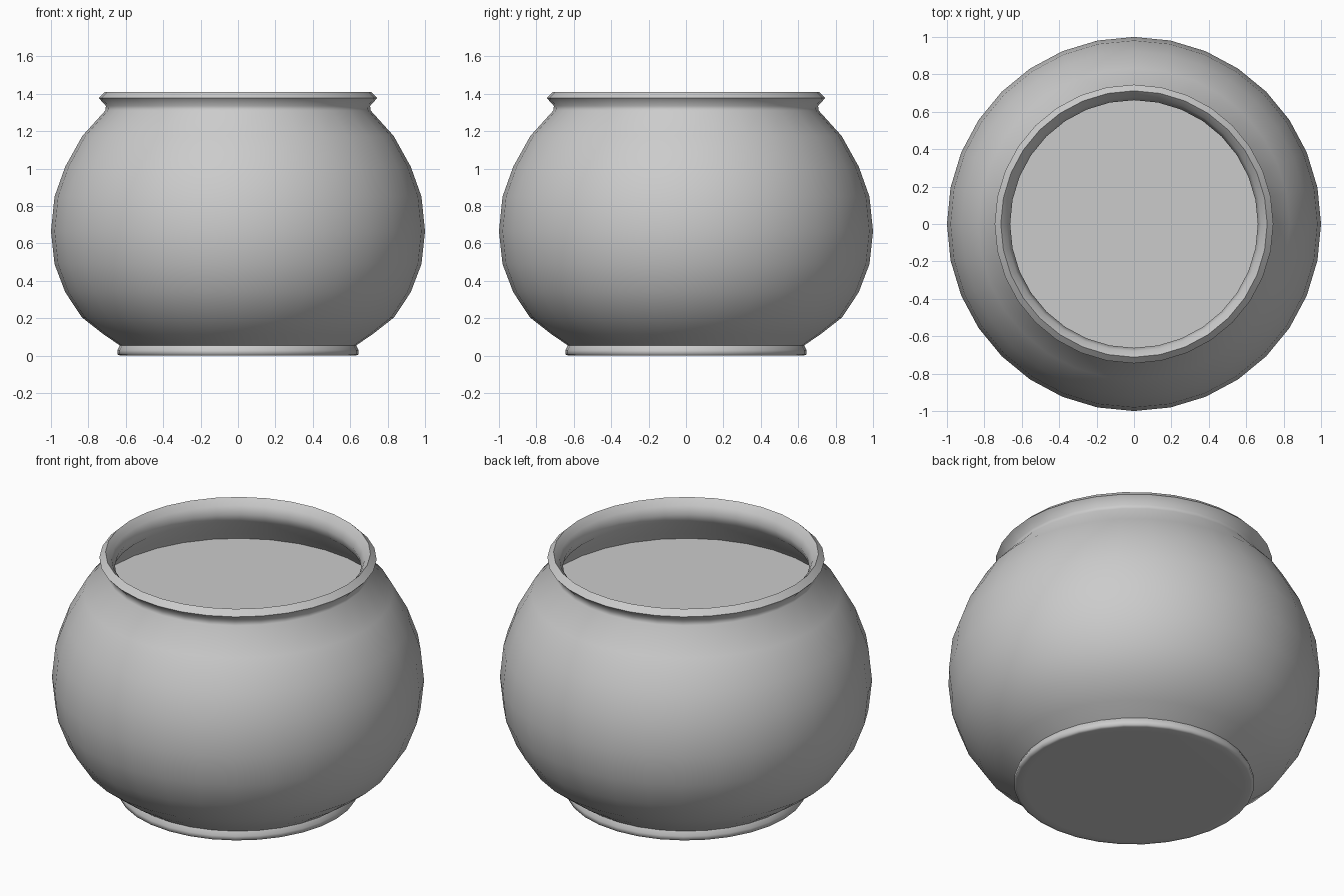
import bpy, math

if "Cube" in bpy.data.objects:
    bpy.data.objects.remove(bpy.data.objects["Cube"])

SEGMENTS = 32


def lathe(name, profile, angle=70):
    """Spin an (r, z) profile round z; r = 0 makes a pole."""
    verts, rings, faces = [], [], []
    for r, z in profile:
        start = len(verts)
        if r == 0:
            verts.append((0, 0, z))
            rings.append([start] * SEGMENTS)
        else:
            for i in range(SEGMENTS):
                a = 2 * math.pi * i / SEGMENTS
                verts.append((r * math.cos(a), r * math.sin(a), z))
            rings.append(list(range(start, start + SEGMENTS)))
    for low, high in zip(rings, rings[1:]):
        for i in range(SEGMENTS):
            j = (i + 1) % SEGMENTS
            faces.append(tuple(dict.fromkeys((low[i], low[j], high[j], high[i]))))
    mesh = bpy.data.meshes.new(name)
    mesh.from_pydata(verts, [], faces)
    obj = bpy.data.objects.new(name, mesh)
    bpy.context.collection.objects.link(obj)
    bpy.ops.object.select_all(action='DESELECT')
    obj.select_set(True)
    bpy.context.view_layer.objects.active = obj
    bpy.ops.object.shade_smooth_by_angle(angle=math.radians(angle))
    return obj


# Round belly, from foot to neck, and the inner wall one glass thickness inside it
WALL, MID = 0.045, 0.665
belly = [(0.72, 0.115), (0.835, 0.205), (0.924, 0.34), (0.981, 0.49), (1.0, MID),
         (0.981, 0.85), (0.924, 1.01), (0.832, 1.175), (0.71, 1.31)]
inner = [(r * (1 - WALL), MID + (z - MID) * (1 - WALL)) for r, z in belly]

# Glass bowl: foot, belly, flared rim, then back down the inside
foot = [(0, 0), (0.59, 0), (0.63, 0.001), (0.645, 0.006), (0.645, 0.03), (0.632, 0.055)]
rim = [(0.706, 1.335), (0.745, 1.378), (0.712, 1.41), (0.68, 1.375), (0.662, 1.33)]
floor = [(0.6, 0.07), (0, 0.07)]
lathe("glass_bowl", foot + belly + rim + inner[::-1] + floor, 80)

# Water filling the bowl, with a flat surface
lathe("water", floor[::-1] + [p for p in inner if p[1] < 1.05] + [(0.825, 1.117), (0, 1.117)], 50)
